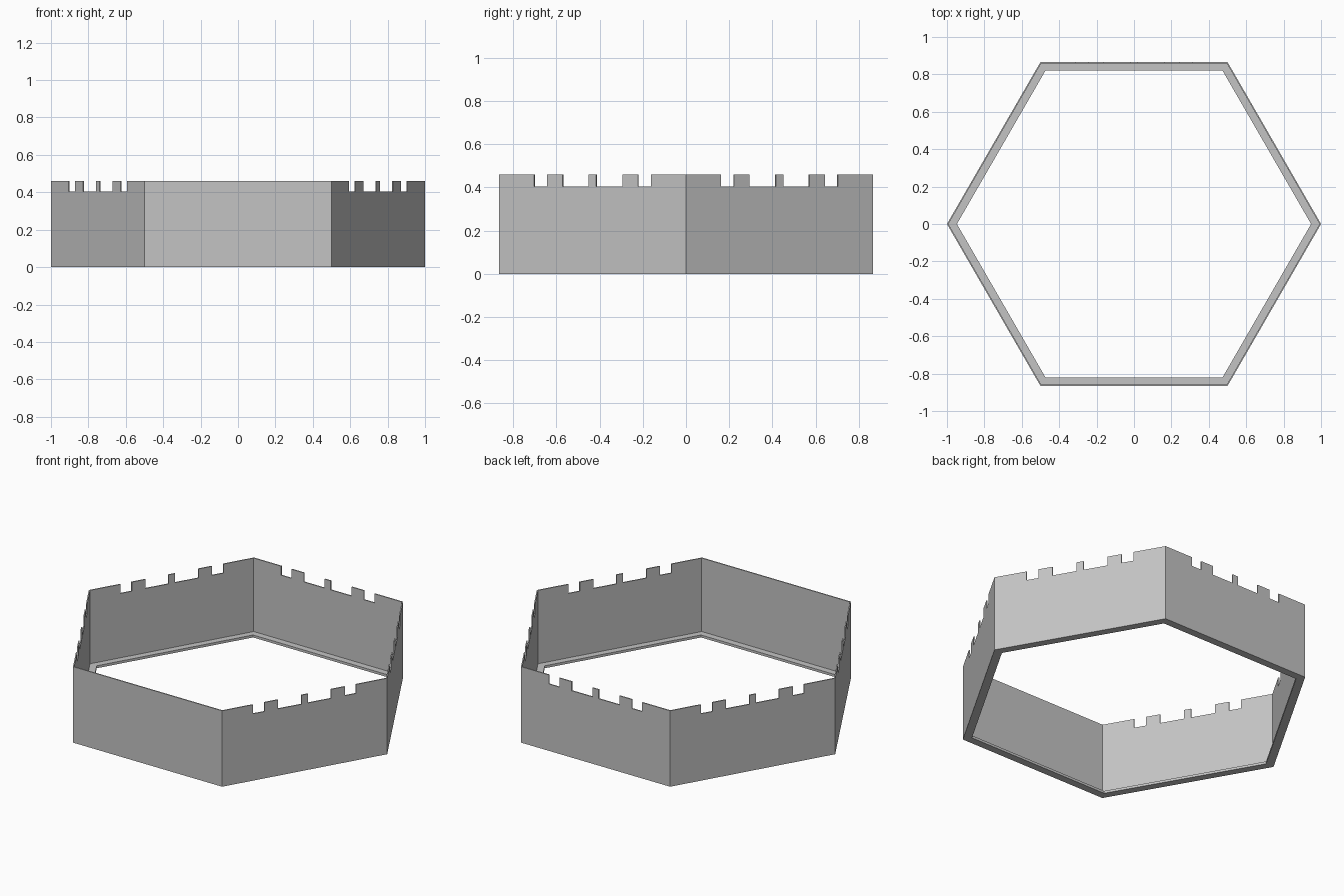
import bpy, bmesh, math
from mathutils import Matrix, Vector

cube = bpy.data.objects.get("Cube")
if cube:
    bpy.data.objects.remove(cube, do_unlink=True)

APOTHEM = math.sqrt(3) / 2
HEIGHT, NOTCH_FLOOR = 0.46, 0.405
WALL, LEDGE, LEDGE_HEIGHT = 0.007, 0.046, 0.015
# Notch spans along the first half of a side, mirrored for the second half
HALF = [(0.188, 0.257), (0.34, 0.48)]
NOTCHES = HALF + [(1 - b, 1 - a) for a, b in reversed(HALF)]

stone = bpy.data.materials.new("stone grey")
stone.use_nodes = True
GREY = (0.55, 0.55, 0.55, 1)
stone.diffuse_color = GREY
bsdf = next(n for n in stone.node_tree.nodes if n.type == 'BSDF_PRINCIPLED')
bsdf.inputs["Base Color"].default_value = GREY


def top_outline(notched):
    """Top edge of one side as (distance along side, height)."""
    points = [(0, HEIGHT)]
    if notched:
        for a, b in NOTCHES:
            points += [(a, HEIGHT), (a, NOTCH_FLOOR), (b, NOTCH_FLOOR), (b, HEIGHT)]
    return points + [(1, HEIGHT)]


def add_side(bm, index):
    turn = Matrix.Rotation(index * math.pi / 3, 3, 'Z')

    def point(t, inset, z):
        # Ends are mitred so that neighbouring sides meet at the corner
        mitre = inset / math.sqrt(3) * ((t == 0) - (t == 1))
        return bm.verts.new(turn @ Vector((t - 0.5 + mitre, inset - APOTHEM, z)))

    def row(points, inset):
        return [point(t, inset, z) for t, z in points]

    def ends(inset, z):
        return row([(0, z), (1, z)], inset)

    # Outer and inner wall faces, joined along the battlement
    top = top_outline(index != 0)
    outer, inner = row(top, 0), row(top, WALL)
    outer_foot, inner_foot = ends(0, 0), ends(WALL, LEDGE_HEIGHT)
    bm.faces.new(outer + outer_foot[::-1])
    bm.faces.new(inner + inner_foot[::-1])
    for i in range(len(top) - 1):
        bm.faces.new((outer[i], outer[i + 1], inner[i + 1], inner[i]))

    # Ledge round the inside of the foot, then the underside
    lip_top, lip_foot = ends(LEDGE, LEDGE_HEIGHT), ends(LEDGE, 0)
    for a, b in ((inner_foot, lip_top), (lip_top, lip_foot), (lip_foot, outer_foot)):
        bm.faces.new((a[0], a[1], b[1], b[0]))


# Six-sided wall: plain at the front, notched on the other sides
bm = bmesh.new()
for side in range(6):
    add_side(bm, side)
bmesh.ops.remove_doubles(bm, verts=bm.verts[:], dist=0.0005)
bmesh.ops.recalc_face_normals(bm, faces=bm.faces[:])
mesh = bpy.data.meshes.new("hexagonal_wall")
bm.to_mesh(mesh)
bm.free()
mesh.materials.append(stone)
wall = bpy.data.objects.new("hexagonal_wall", mesh)
bpy.context.collection.objects.link(wall)
